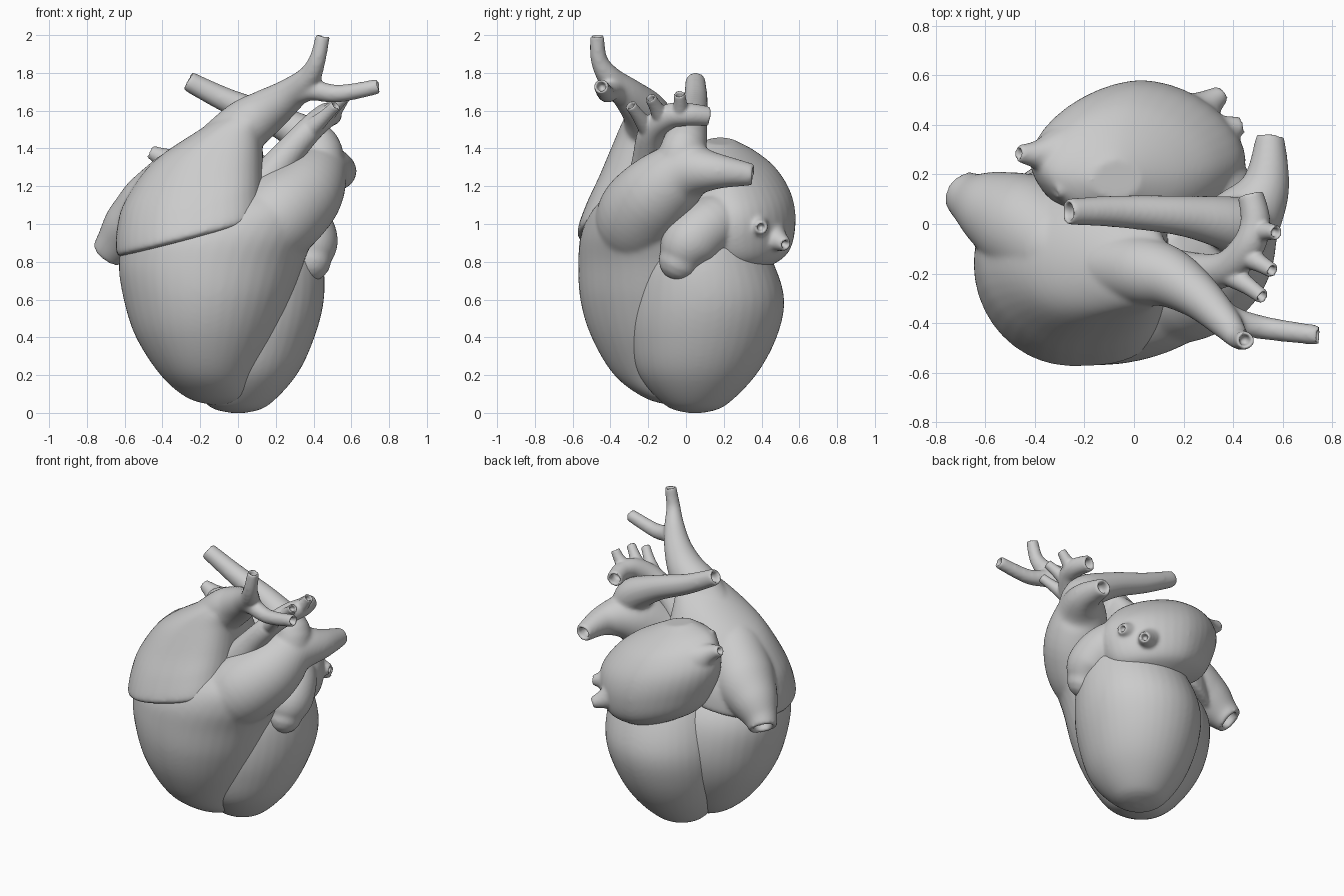
import bpy, bmesh, math
from mathutils import Vector

if "Cube" in bpy.data.objects:
    bpy.data.objects.remove(bpy.data.objects["Cube"])

SIDES = 40
mat = bpy.data.materials.new("soft_grey")
mat.diffuse_color = (0.6, 0.6, 0.6, 1)
mat.use_nodes = True
mat.node_tree.nodes["Principled BSDF"].inputs["Base Color"].default_value = mat.diffuse_color


def spline(keys, steps=6):
    """Catmull-Rom interpolation through the key stations."""
    out = []
    for i in range(len(keys) - 1):
        p0, p1, p2 = keys[max(i - 1, 0)], keys[i], keys[i + 1]
        p3 = keys[min(i + 2, len(keys) - 1)]
        for s in range(steps):
            t = s / steps
            out.append([0.5 * (2 * b + (c - a) * t + (2 * a - 5 * b + 4 * c - d) * t * t
                               + (3 * b - a - 3 * c + d) * t ** 3)
                        for a, b, c, d in zip(p0, p1, p2, p3)])
    out.append(list(keys[-1]))
    return out


def skin(bm, rings):
    """Bridge rings of points into a closed solid."""
    loops = [[bm.verts.new(p) for p in r] for r in rings]
    for a, b in zip(loops, loops[1:]):
        for i in range(SIDES):
            j = (i + 1) % SIDES
            bm.faces.new((a[i], a[j], b[j], b[i]))
    bm.faces.new(loops[0][::-1])
    bm.faces.new(loops[-1])


def stack(bm, keys, slope=0.0, left=2.0, right=2.0):
    """Horizontal ellipses z, cx, cy, rx, ry; left/right set how square each half is."""
    rings = []
    for z, cx, cy, rx, ry in spline(keys):
        ring = []
        for i in range(SIDES):
            a = math.tau * i / SIDES
            c, s = math.cos(a), math.sin(a)
            e = 2 / (right if c > 0 else left)
            dx = rx * math.copysign(abs(c) ** e, c)
            ring.append((cx + dx, cy + ry * math.copysign(abs(s) ** e, s), z + slope * dx))
        rings.append(ring)
    skin(bm, rings)


def tube(bm, keys, hollow=True):
    """Round tube along x, y, z, r; domed root, open mouth or domed tip."""
    st = [(Vector(p[:3]), p[3]) for p in spline(keys)]
    dirs = [(st[min(i + 1, len(st) - 1)][0] - st[max(i - 1, 0)][0]).normalized()
            for i in range(len(st))]
    (root, r0), d0 = st[0], dirs[0]
    (end, r), d = st[-1], dirs[-1]
    dome = (0.4, 0.8, 1.15, 1.45)
    if hollow:
        tail = [(end, r * 0.66), (end - d * r * 1.3, r * 0.6)]
    else:
        tail = [(end + d * r * math.sin(a), r * math.cos(a)) for a in dome]
    head = [(root - d0 * r0 * math.sin(a), r0 * math.cos(a)) for a in dome[::-1]]
    st = head + st + tail
    dirs = [d0] * len(head) + dirs + [d] * len(tail)
    u = d0.orthogonal().normalized()
    rings = []
    for (c, rad), t in zip(st, dirs):
        u = (u - t * u.dot(t)).normalized()
        v = t.cross(u)
        rings.append([c + (u * math.cos(math.tau * i / SIDES)
                           + v * math.sin(math.tau * i / SIDES)) * rad for i in range(SIDES)])
    skin(bm, rings)


def part(name, stacks=(), tubes=(), tips=(), voxel=0.011, smooth=10, **shape):
    """Fuse overlapping solids into one smooth organic part."""
    bm = bmesh.new()
    for s in stacks:
        stack(bm, s, **shape)
    for t in tubes:
        tube(bm, t)
    for t in tips:
        tube(bm, t, hollow=False)
    bmesh.ops.recalc_face_normals(bm, faces=bm.faces)
    me = bpy.data.meshes.new(name)
    bm.to_mesh(me)
    bm.free()
    me.materials.append(mat)
    ob = bpy.data.objects.new(name, me)
    bpy.context.collection.objects.link(ob)
    m = ob.modifiers.new("fuse", 'REMESH')
    m.mode = 'VOXEL'
    m.voxel_size = voxel
    m.use_smooth_shade = True
    m = ob.modifiers.new("soften", 'SMOOTH')
    m.factor = 0.5
    m.iterations = smooth
    return ob


# rear lower chamber
part("left_ventricle", stacks=[[
    (0.0, 0, .05, .04, .04), (.04, 0, .05, .16, .16), (.2, .02, .06, .29, .31),
    (.4, .04, .09, .365, .39), (.6, .06, .11, .395, .41), (.8, .08, .1, .37, .36),
    (.95, .1, .1, .3, .26), (1.05, .1, .1, .12, .1)]], voxel=.013)

# front lower chamber with the outflow trunk and its two branches
part("right_ventricle", stacks=[[
    (.04, -.1, -.05, .03, .03), (.08, -.12, -.08, .15, .14), (.2, -.16, -.11, .25, .27),
    (.4, -.17, -.12, .37, .38), (.6, -.16, -.13, .445, .43), (.8, -.14, -.15, .49, .42),
    (.95, -.08, -.19, .49, .365), (1.08, .06, -.22, .36, .27), (1.2, .2, -.2, .2, .17)]],
    tubes=[
        [(.02, -.19, .86, .15), (.17, -.25, 1.0, .23), (.33, -.17, 1.14, .215),
         (.43, -.01, 1.27, .165), (.53, .15, 1.28, .1), (.55, .36, 1.26, .057)],
        [(.42, -.05, 1.25, .13), (.42, -.01, 1.41, .12), (.22, .03, 1.54, .085),
         (-.05, .05, 1.65, .066), (-.27, .05, 1.76, .054)]], smooth=18)

# front upper chamber with the upper vein fork and the lower vein
part("right_atrium", stacks=[[
    (.92, -.25, -.16, .37, .385), (.95, -.25, -.165, .395, .41), (1.08, -.25, -.15, .39, .38),
    (1.22, -.23, -.145, .365, .32), (1.4, -.16, -.16, .29, .23), (1.54, -.03, -.19, .18, .14),
    (1.62, .05, -.2, .08, .06)]],
    tubes=[
        [(-.1, -.17, 1.4, .14), (.04, -.19, 1.52, .14), (.15, -.22, 1.595, .12),
         (.27, -.3, 1.68, .09), (.37, -.4, 1.77, .065), (.42, -.46, 1.87, .045),
         (.45, -.47, 2.0, .038)],
        [(.27, -.3, 1.68, .08), (.38, -.38, 1.71, .058), (.53, -.42, 1.69, .047),
         (.75, -.45, 1.73, .04)],
        [(-.3, -.1, 1.2, .2), (-.45, 0, 1.06, .205), (-.57, .06, .97, .16),
         (-.65, .1, .89, .11), (-.69, .13, .84, .09)]],
    slope=.25, right=3.0, smooth=11)

# rear upper chamber with its side flap and four small veins
part("left_atrium", stacks=[[
    (.76, .05, .3, .1, .1), (.85, .04, .28, .32, .26), (1.0, .03, .26, .41, .32),
    (1.15, .01, .255, .43, .305), (1.28, -.02, .23, .37, .255), (1.37, -.05, .2, .27, .18),
    (1.44, -.07, .18, .1, .08)]],
    tubes=[
        [(-.15, .28, 1.2, .2), (-.3, .28, 1.29, .12), (-.39, .28, 1.345, .06),
         (-.47, .285, 1.385, .034)],
        [(-.12, .22, 1.26, .14), (-.24, .165, 1.36, .06), (-.32, .13, 1.4, .032)],
        [(.15, .36, 1.02, .18), (.27, .46, .93, .08), (.36, .53, .89, .034)],
        [(.22, .32, 1.06, .16), (.34, .37, 1.0, .075), (.44, .4, .98, .034)]],
    tips=[[(.15, .3, 1.06, .16), (.33, .14, 1.0, .15), (.375, .02, .9, .155),
           (.38, -.03, .81, .115)]],
    slope=-.2, left=1.75, right=1.8, voxel=.01, smooth=12)

# arching artery with three small branches
part("aorta", tubes=[
    [(.08, -.2, 1.12, .13), (.24, -.2, 1.34, .085), (.37, -.18, 1.49, .07),
     (.46, -.09, 1.57, .066), (.49, .01, 1.58, .06), (.47, .12, 1.57, .052)],
    [(.37, -.19, 1.49, .055), (.46, -.25, 1.57, .036), (.52, -.295, 1.63, .03)],
    [(.44, -.12, 1.55, .055), (.51, -.16, 1.62, .036), (.56, -.19, 1.67, .03)],
    [(.48, -.03, 1.57, .055), (.54, -.03, 1.64, .036), (.575, -.035, 1.69, .03)]],
    voxel=.008, smooth=6)
